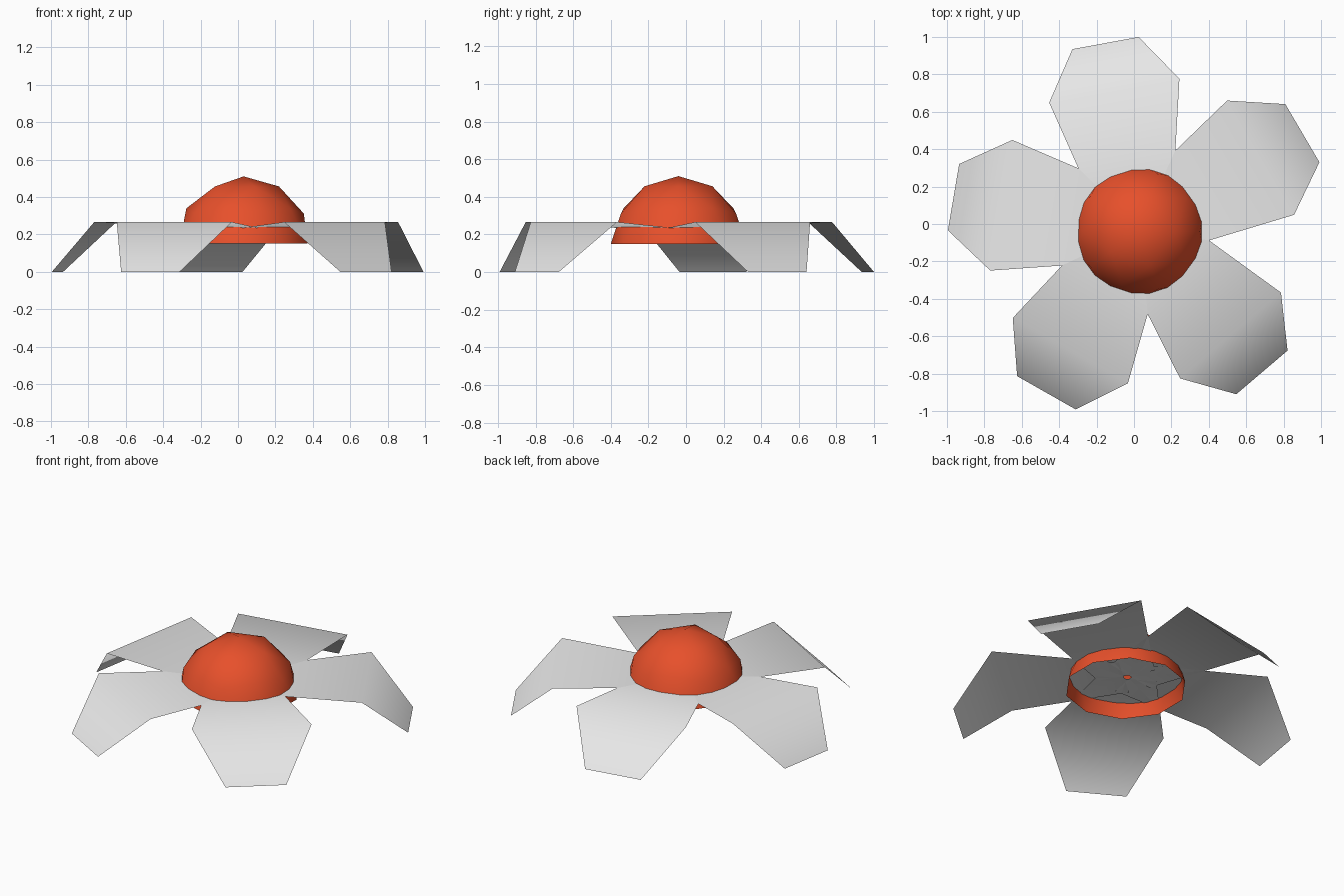
import bpy
import bmesh
from math import radians
from mathutils import Matrix, Vector

cube = bpy.data.objects.get("Cube")
if cube:
    bpy.data.objects.remove(cube, do_unlink=True)


def material(name, rgb):
    mat = bpy.data.materials.new(name)
    mat.use_nodes = True
    mat.diffuse_color = (*rgb, 1)
    mat.node_tree.nodes["Principled BSDF"].inputs["Base Color"].default_value = (*rgb, 1)
    return mat


def add_object(name, bm, mat):
    for face in bm.faces:
        face.smooth = True
    mesh = bpy.data.meshes.new(name)
    bm.to_mesh(mesh)
    bm.free()
    mesh.materials.append(mat)
    obj = bpy.data.objects.new(name, mesh)
    bpy.context.collection.objects.link(obj)
    return obj


white = material("petal pale grey", (0.8, 0.8, 0.8))
orange = material("centre orange red", (0.8, 0.08, 0.024))

# Flower centre: open faceted half sphere
bm = bmesh.new()
bmesh.ops.create_icosphere(bm, subdivisions=2, radius=0.36)
lower = [v for v in bm.verts if v.co.z < -0.01]
bmesh.ops.delete(bm, geom=lower, context='VERTS')
bmesh.ops.translate(bm, verts=bm.verts, vec=(0.03, -0.04, 0.15))
add_object("flower_centre", bm, orange)

# Petals: stretched hexagons folded across their widest line
# Each row is distance from the middle, half width, height
rows = [(0.02, 0.177, 0.22), (0.75, 0.354, 0.266), (1.009, 0.18, 0.0)]
middle = Matrix.Translation(Vector((0.03, -0.025, 0)))
for i in range(5):
    bm = bmesh.new()
    pairs = [[bm.verts.new((d, side * w, z)) for side in (-1, 1)] for d, w, z in rows]
    for (a, b), (c, d) in zip(pairs, pairs[1:]):
        bm.faces.new((a, c, d, b))
    turn = Matrix.Rotation(radians(30.4 + 70 * i), 4, 'Z')
    bmesh.ops.transform(bm, matrix=middle @ turn, verts=bm.verts)
    add_object(f"petal_{i + 1}", bm, white)
